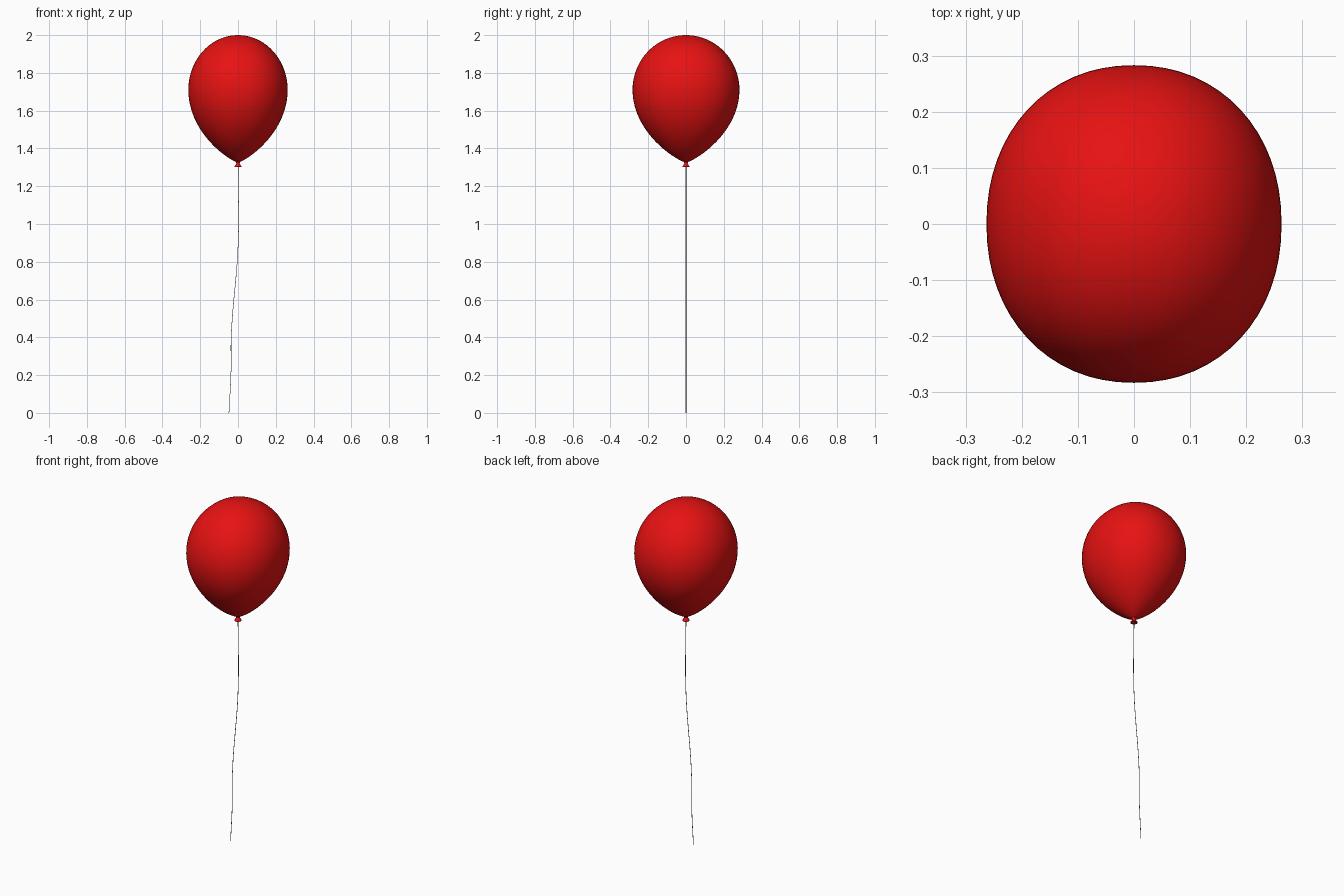
import bpy
import bmesh
from math import sin, cos, pi, copysign

cube = bpy.data.objects.get("Cube")
if cube:
    bpy.data.objects.remove(cube)


def make_material(name, rgb, roughness):
    mat = bpy.data.materials.new(name)
    mat.use_nodes = True
    mat.diffuse_color = (*rgb, 1)
    shader = mat.node_tree.nodes["Principled BSDF"]
    shader.inputs["Base Color"].default_value = (*rgb, 1)
    shader.inputs["Roughness"].default_value = roughness
    return mat


def lathe(name, profile, sides, mat, width=1, depth=1, squareness=2):
    """Sweep (radius, z) points round z; radius 0 makes a pole."""
    bm = bmesh.new()
    rings = []
    for r, z in profile:
        ring = []
        for i in range(sides):
            a = 2 * pi * i / sides
            c, s = [copysign(abs(v) ** (2 / squareness), v) for v in (cos(a), sin(a))]
            ring.append(bm.verts.new((r * width * c, r * depth * s, z)))
        rings.append(ring)
    for low, high in zip(rings, rings[1:]):
        for i in range(sides):
            j = (i + 1) % sides
            bm.faces.new((low[i], low[j], high[j], high[i]))
    bmesh.ops.remove_doubles(bm, verts=bm.verts, dist=1e-5)
    bmesh.ops.recalc_face_normals(bm, faces=bm.faces)
    mesh = bpy.data.meshes.new(name)
    bm.to_mesh(mesh)
    bm.free()
    mesh.materials.append(mat)
    mesh.shade_smooth()
    obj = bpy.data.objects.new(name, mesh)
    bpy.context.collection.objects.link(obj)
    return obj


red = make_material("balloon red", (0.8, 0.006, 0.006), 0.4)
grey = make_material("string grey", (0.3, 0.28, 0.27), 0.8)

# Balloon body: round crown over a tapering underside
WIDEST, CROWN, TAPER, STEPS = 1.71, 0.29, 0.385, 20
profile = []
for k in range(-STEPS, STEPS + 1):
    t = k / STEPS * pi / 2
    if abs(k) == STEPS:
        r = 0
    else:
        r = cos(t) if k > 0 else cos(t) ** 1.6
    profile.append((r, WIDEST + sin(t) * (CROWN if k > 0 else TAPER)))
lathe("balloon_body", profile, 64, red, 0.263, 0.283, 2.12)

# Tied neck with a flared lip
lathe("balloon_knot",
      [(0.016, 1.335), (0.009, 1.323), (0.01, 1.317), (0.018, 1.306),
       (0.019, 1.302), (0.015, 1.302), (0, 1.312)], 20, red)

# Thin trailing string
curve = bpy.data.curves.new("string", "CURVE")
curve.dimensions = "3D"
curve.bevel_depth = 0.0016
curve.bevel_resolution = 1
curve.use_fill_caps = True
path = [(0, 1.315), (0.001, 0.9), (-0.036, 0.4), (-0.037, 0.22), (-0.048, 0)]
spline = curve.splines.new("BEZIER")
spline.bezier_points.add(len(path) - 1)
for point, (x, z) in zip(spline.bezier_points, path):
    point.co = (x, 0, z)
    point.handle_left_type = point.handle_right_type = "AUTO"
curve.materials.append(grey)
bpy.context.collection.objects.link(bpy.data.objects.new("string", curve))
